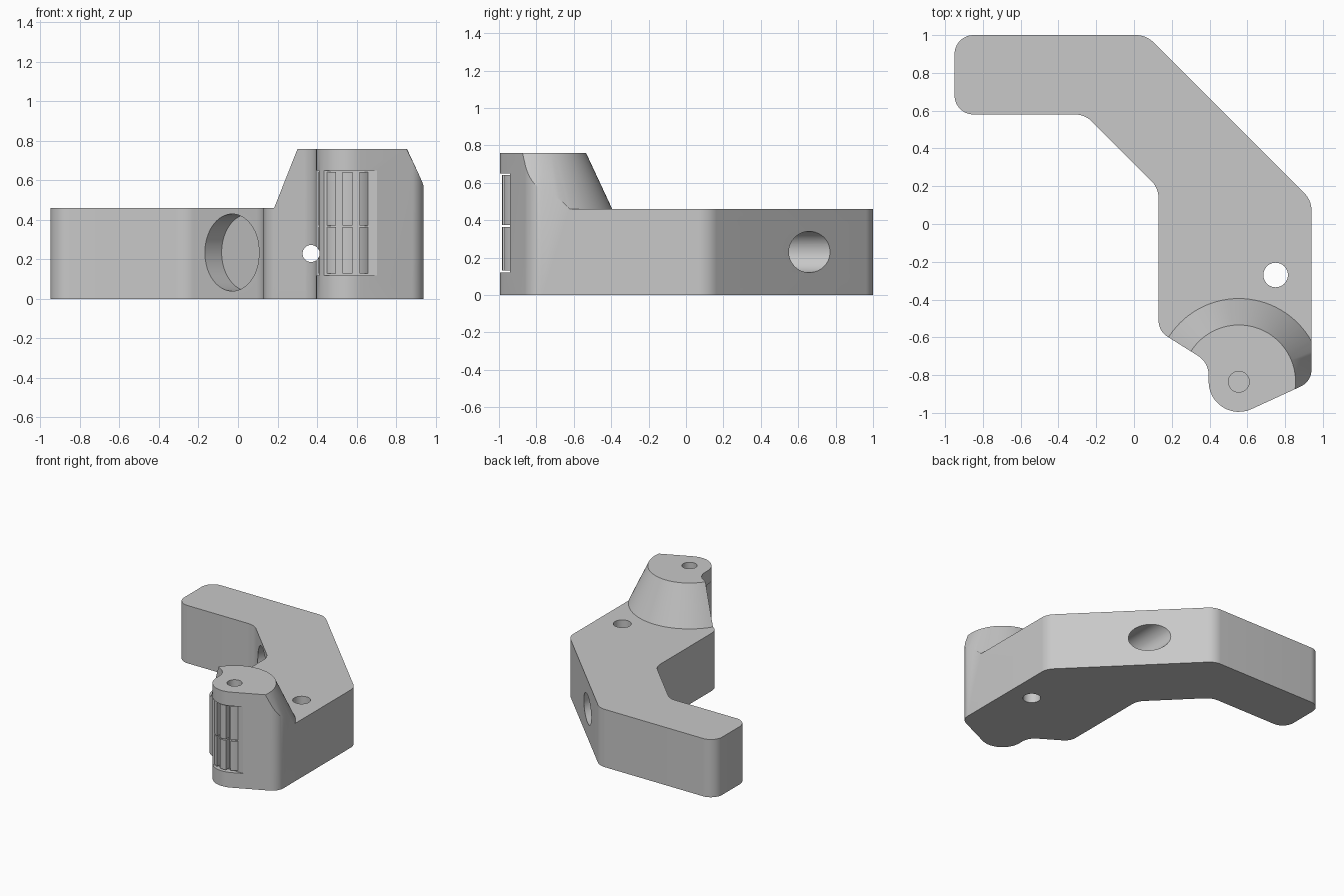
import bpy, bmesh, math
from mathutils import Vector

cube = bpy.data.objects.get("Cube")
if cube:
    bpy.data.objects.remove(cube, do_unlink=True)

grey = bpy.data.materials.new("plain grey")
grey.use_nodes = True
COLOUR = (0.58, 0.58, 0.58, 1)
grey.diffuse_color = COLOUR
grey.node_tree.nodes["Principled BSDF"].inputs["Base Color"].default_value = COLOUR


def finish(bm, name):
    bmesh.ops.recalc_face_normals(bm, faces=bm.faces)
    mesh = bpy.data.meshes.new(name)
    bm.to_mesh(mesh)
    bm.free()
    mesh.materials.append(grey)
    obj = bpy.data.objects.new(name, mesh)
    bpy.context.collection.objects.link(obj)
    return obj


def rounded(corners, steps=12):
    """Fillet each (x, y, radius) corner of a polygon."""
    out = []
    for i, (x, y, r) in enumerate(corners):
        p = Vector((x, y))
        a = (Vector(corners[i - 1][:2]) - p).normalized()
        b = (Vector(corners[(i + 1) % len(corners)][:2]) - p).normalized()
        half = a.angle(b) / 2
        centre = p + (a + b).normalized() * r / math.sin(half)
        start = (p + a * r / math.tan(half) - centre).normalized()
        end = (p + b * r / math.tan(half) - centre).normalized()
        for k in range(steps + 1):
            out.append(centre + start.slerp(end, k / steps).normalized() * r)
    return out


def prism(name, points, z0, z1):
    bm = bmesh.new()
    low = [bm.verts.new((p.x, p.y, z0)) for p in points]
    high = [bm.verts.new((p.x, p.y, z1)) for p in points]
    bm.faces.new(low)
    bm.faces.new(high)
    for i in range(len(points)):
        bm.faces.new((low[i - 1], low[i], high[i], high[i - 1]))
    return finish(bm, name)


def cone(name, start, end, r0, r1=None, sides=64):
    bm = bmesh.new()
    start, end = Vector(start), Vector(end)
    axis = end - start
    bmesh.ops.create_cone(bm, cap_ends=True, segments=sides, radius1=r0,
                          radius2=r0 if r1 is None else r1, depth=axis.length)
    bm.transform(axis.to_track_quat("Z", "Y").to_matrix().to_4x4())
    bmesh.ops.translate(bm, vec=(start + end) / 2, verts=bm.verts)
    return finish(bm, name)


def box(name, x, y, z):
    bm = bmesh.new()
    bmesh.ops.create_cube(bm, size=1)
    for v in bm.verts:
        v.co = [lo + (c + 0.5) * (hi - lo) for c, (lo, hi) in zip(v.co, (x, y, z))]
    return finish(bm, name)


def combine(target, tool, operation):
    mod = target.modifiers.new("combine", "BOOLEAN")
    mod.operation, mod.object, mod.solver = operation, tool, "EXACT"
    bpy.context.view_layer.objects.active = target
    bpy.ops.object.modifier_apply(modifier=mod.name)
    bpy.data.objects.remove(tool, do_unlink=True)


# Cranked bracket outline
outline = rounded([
    (-0.95, 1, 0.1), (0.065, 1, 0.13), (0.94, 0.125, 0.13), (0.94, -0.834, 0.1),
    (0.395, -1.084, 0.16), (0.395, -0.733, 0.12), (0.13, -0.567, 0.1),
    (0.13, 0.19, 0.13), (-0.26, 0.58, 0.13), (-0.95, 0.58, 0.1)])
body = prism("bracket_body", outline, 0, 0.76)

# Trim the height to the arm plus the tapered boss
BX, BY = 0.555, -0.835
envelope = box("arm_envelope", (-2, 2), (-2, 2), (-0.1, 0.46))
taper = cone("boss_envelope", (BX, BY, 0.36), (BX, BY, 0.81), 0.487, 0.277, 96)
combine(envelope, taper, "UNION")
combine(body, envelope, "INTERSECT")

# Wrap-around pocket on the front of the boss
for x, y in (((0.37, 0.705), (-1.1, -0.94)), ((0.37, 0.41), (-0.95, -0.82))):
    combine(body, box("pocket", x, y, (0.12, 0.65)), "DIFFERENCE")

# Two grooved hinge segments inside the pocket
for z0, z1 in ((0.13, 0.364), (0.373, 0.642)):
    segment = cone("hinge_segment", (BX, BY, z0), (BX, BY, z1), 0.148)
    combine(body, segment, "UNION")
for x in ((0.495, 0.53), (0.58, 0.615)):
    combine(body, box("groove", x, (-1.1, -0.935), (0.125, 0.645)), "DIFFERENCE")

# Holes: pin, screw, round pocket in the inner corner, cross bore and counterbore
holes = [
    ((BX, BY, 0.66), (BX, BY, 0.9), 0.055),
    ((0.75, -0.27, -0.1), (0.75, -0.27, 0.6), 0.065),
    ((-0.135, 0.245, 0.235), (0.055, 0.435, 0.235), 0.195),
    ((0.37, -1.1, 0.23), (0.37, 1, 0.23), 0.043),
    ((0.405, 0.35, 0.23), (0.405, 1, 0.23), 0.11),
]
for start, end, radius in holes:
    combine(body, cone("hole", start, end, radius), "DIFFERENCE")

# Smooth curves, crisp edges
bpy.ops.object.select_all(action="DESELECT")
body.select_set(True)
bpy.context.view_layer.objects.active = body
bpy.ops.object.shade_smooth_by_angle(angle=math.radians(30))
